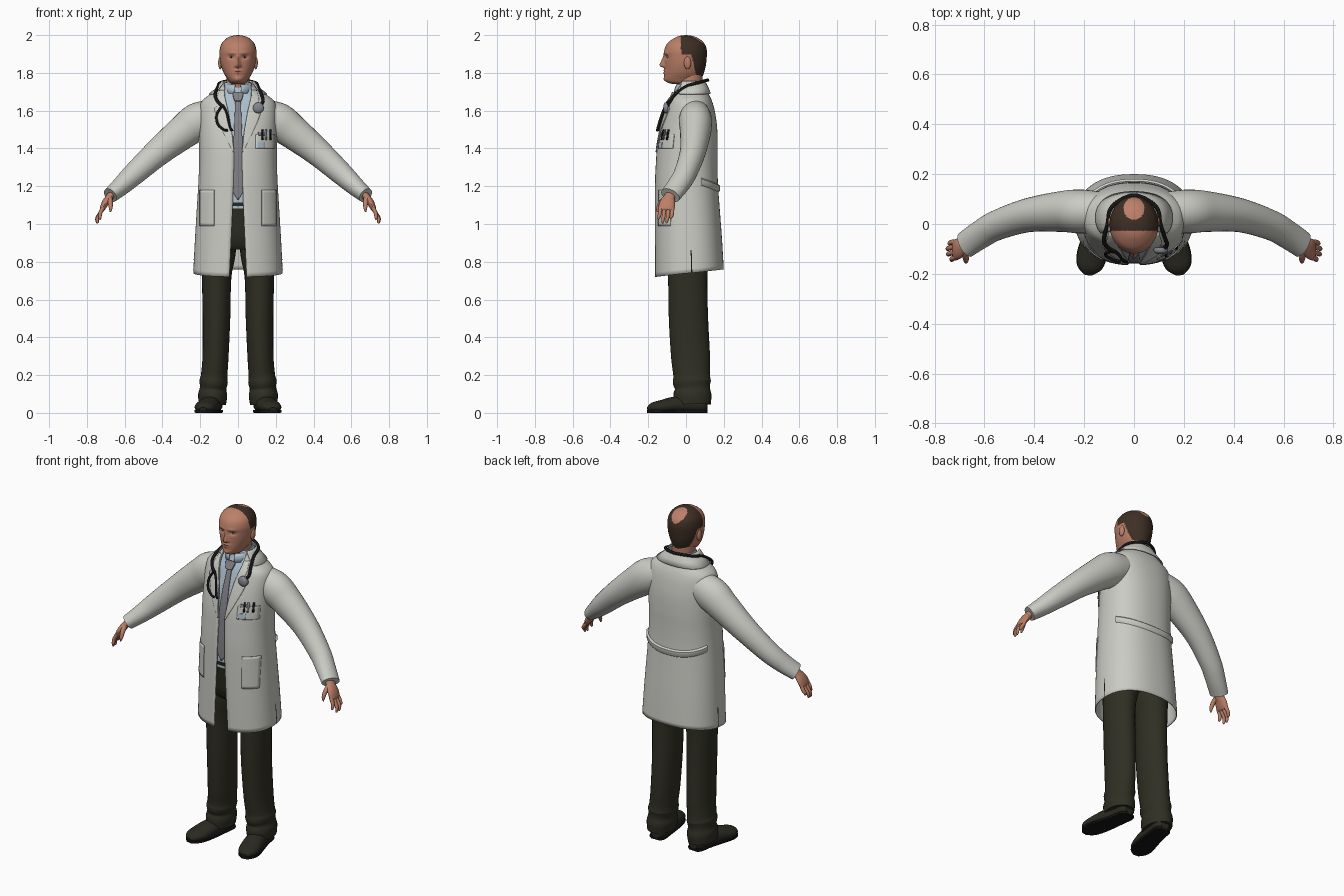
import bpy, bmesh, math
from mathutils import Vector

if "Cube" in bpy.data.objects:
    bpy.data.objects.remove(bpy.data.objects["Cube"])


def material(name, r, g, b):
    m = bpy.data.materials.new(name)
    m.diffuse_color = (r, g, b, 1)
    m.use_nodes = True
    m.node_tree.nodes["Principled BSDF"].inputs["Base Color"].default_value = m.diffuse_color
    return m


COAT = material("coat_white", 0.60, 0.60, 0.56)
SKIN = material("skin", 0.50, 0.215, 0.14)
HAIR = material("hair_brown", 0.048, 0.028, 0.018)
PANTS = material("trouser_olive", 0.029, 0.028, 0.017)
SHOE = material("shoe_dark", 0.024, 0.023, 0.015)
SHIRT = material("shirt_blue", 0.42, 0.53, 0.62)
TIE = material("tie_grey", 0.22, 0.215, 0.235)
BLACK = material("black", 0.008, 0.008, 0.009)
METAL = material("metal_grey", 0.23, 0.24, 0.28)
LIP = material("lip", 0.40, 0.14, 0.10)


def smooth(keys, per):
    """Catmull-Rom interpolation of a list of tuples."""
    out = []
    for i in range(len(keys) - 1):
        p0, p1, p2, p3 = keys[max(i - 1, 0)], keys[i], keys[i + 1], keys[min(i + 2, len(keys) - 1)]
        for s in range(per):
            t = s / per
            out.append(tuple(0.5 * (2 * b + (c - a) * t + (2 * a - 5 * b + 4 * c - d) * t * t
                                    + (3 * b - a - 3 * c + d) * t ** 3)
                             for a, b, c, d in zip(p0, p1, p2, p3)))
    return out + [tuple(keys[-1])]


def lerp(keys, z, k=1):
    """Column k of a table sorted by its first column."""
    if z <= keys[0][0]:
        return keys[0][k]
    for a, b in zip(keys, keys[1:]):
        if z <= b[0]:
            return a[k] + (b[k] - a[k]) * (z - a[0]) / (b[0] - a[0])
    return keys[-1][k]


def grid(name, rows, mat, closed=False, mirror=False, thick=0):
    """Surface through rows of points; closed rows get end caps."""
    bm = bmesh.new()
    vs = [[bm.verts.new(p) for p in row] for row in rows]
    n = len(rows[0])
    for a, b in zip(vs, vs[1:]):
        for i in range(n if closed else n - 1):
            j = (i + 1) % n
            bm.faces.new((a[i], a[j], b[j], b[i]))
    if closed:
        bm.faces.new(vs[0])
        bm.faces.new(vs[-1])
        bmesh.ops.recalc_face_normals(bm, faces=bm.faces)
    me = bpy.data.meshes.new(name)
    bm.to_mesh(me)
    bm.free()
    me.materials.append(mat)
    ob = bpy.data.objects.new(name, me)
    bpy.context.collection.objects.link(ob)
    if thick:
        mod = ob.modifiers.new("thickness", 'SOLIDIFY')
        mod.thickness, mod.offset = thick, -1
    if mirror:
        ob.modifiers.new("mirror", 'MIRROR').use_mirror_merge = False
    return ob


def limb(name, keys, mat, n=24, per=5, ref=(0, 1, 0), zmin=None, zmax=None, mirror=True):
    """Tapered tube: keys are x, y, z, radius across, radius along ref."""
    pts, rows = smooth(keys, per), []
    for i, p in enumerate(pts):
        t = (Vector(pts[min(i + 1, len(pts) - 1)][:3]) - Vector(pts[max(i - 1, 0)][:3])).normalized()
        b = Vector(ref) - t * t.dot(Vector(ref))
        b.normalize()
        c = t.cross(b)
        row = []
        for k in range(n):
            a = 2 * math.pi * k / n
            q = Vector(p[:3]) + c * p[3] * math.cos(a) + b * p[4] * math.sin(a)
            if zmin is not None:
                q.z = max(q.z, zmin)
            if zmax is not None:
                q.z = min(q.z, zmax)
            row.append(q)
        rows.append(row)
    return grid(name, rows, mat, True, mirror)


# Coat profile: z, half width, front y, back y
PROFILE = smooth([(0.72, .237, -.165, .20), (0.95, .226, -.166, .188), (1.2, .211, -.165, .17),
                  (1.32, .206, -.16, .167), (1.42, .206, -.152, .168), (1.52, .206, -.132, .164),
                  (1.6, .205, -.108, .152), (1.65, .192, -.09, .138), (1.685, .15, -.072, .122),
                  (1.715, .108, -.06, .11), (1.75, .085, -.052, .098)], 6)
OPENING = [(0.72, .046), (1.1, .028), (1.38, .02), (1.5, .034), (1.6, .052), (1.68, .071), (1.75, .075)]
E = 2.3


def power(v):
    return math.copysign(abs(v) ** (2 / E), v)


def body_pt(a, z, off=0):
    """Point on the coat surface; angle 0 is the front, off moves outward."""
    rx, yf, yb = (lerp(PROFILE, z, k) for k in (1, 2, 3))
    lift = .02 * (1 - math.cos(a)) * max(0, min(1, (1 - z) / .27))
    return Vector(((rx + off) * power(math.sin(a)),
                   (yf + yb) / 2 - ((yb - yf) / 2 + off) * power(math.cos(a)), z + lift))


def angle(x, z):
    v = max(-.98, min(.98, x / lerp(PROFILE, z)))
    return math.copysign(math.asin(abs(v) ** (E / 2)), v)


def front(x, z, off=0):
    return body_pt(angle(x, z), z, off)


def patch(name, left, right, z0, z1, mat, off, nx=8, nz=12, thick=.004, mirror=False):
    """Panel lying on the front of the coat, left/right edges as functions of z."""
    rows = []
    for r in range(nz + 1):
        z = z0 + (z1 - z0) * r / nz
        rows.append([front(left(z) + (right(z) - left(z)) * i / nx, z, off) for i in range(nx + 1)])
    return grid(name, rows, mat, thick=thick, mirror=mirror)


def box_patch(name, x0, x1, z0, z1, mat, off, **kw):
    return patch(name, lambda z: x0, lambda z: x1, z0, z1, mat, off, **kw)


# Coat shell, open down the front
rows = []
for z, *_ in PROFILE:
    a0 = angle(lerp(OPENING, z), z)
    rows.append([body_pt(a0 + (2 * math.pi - 2 * a0) * i / 72, z) for i in range(73)])
grid("coat_body", rows, COAT, thick=.006)
grid("coat_collar", [[body_pt(1.0 + (2 * math.pi - 2) * i / 48, z, o) for i in range(49)]
                     for z, o in ((1.69, .012), (1.72, .012), (1.745, .008), (1.758, .002))], COAT, thick=.005)
LAPEL = [(1.38, .024), (1.46, .065), (1.55, .105), (1.612, .125), (1.625, .098), (1.66, .11), (1.71, .095)]
patch("lapel", lambda z: lerp(OPENING, z), lambda z: lerp(LAPEL, z), 1.38, 1.71, COAT, .005, nz=24, mirror=True)
box_patch("hip_pocket", .125, .2, .99, 1.18, COAT, .004, mirror=True)
grid("back_belt", [[body_pt(math.pi + 1.15 * (i / 16 - 1), 1.225 - .035 * math.sin(math.pi * i / 32) + h, o)
                    for i in range(33)] for h, o in ((-.02, .002), (-.012, .009), (.012, .011), (.02, .002))], COAT)
grid("side_slit", [[body_pt(1.62 + d, z, .001) for d in (-.012, .012)] for z in (.722, .76, .8, .85)],
     BLACK, mirror=True)

# Breast pocket with pens and cards
box_patch("breast_pocket", .092, .19, 1.40, 1.475, COAT, .005)
box_patch("pocket_card", .097, .135, 1.405, 1.435, SHIRT, .008)
box_patch("pocket_badge", .105, .15, 1.47, 1.487, METAL, .006)
for x, m in ((.125, BLACK), (.142, METAL), (.165, BLACK)):
    box_patch("pocket_pen", x - .004, x + .004, 1.445, 1.5, m, .01, nx=1, nz=3)

# Sleeves
limb("sleeve", [(.12, .05, 1.575, .085, .078), (.21, .05, 1.543, .1, .088), (.29, .05, 1.487, .09, .082),
                (.425, .035, 1.378, .073, .068), (.55, -.005, 1.265, .06, .06), (.62, -.045, 1.2, .05, .057),
                (.676, -.083, 1.152, .041, .055)], COAT, 32, 6)

# Hands
limb("palm", [(.655, -.07, 1.17, .022, .028), (.68, -.088, 1.142, .02, .03), (.702, -.098, 1.112, .019, .041),
              (.718, -.104, 1.08, .014, .042), (.722, -.105, 1.07, .006, .035)], SKIN, 20)
for y, tip, x in ((-.138, 1.022, .735), (-.116, 1.002, .748), (-.094, 1.004, .75), (-.073, 1.025, .743)):
    limb("finger", [(.712, y * .9 - .01, 1.09, .011, .011), (.728, y, 1.06, .0105, .0105),
                    (x - .004, y - .004, (tip + 1.06) / 2, .0095, .0095), (x - .004, y - .008, tip + .007, .007, .007),
                    (x - .005, y - .008, tip, .002, .002)], SKIN, 10, 3)
limb("thumb", [(.68, -.105, 1.14, .015, .015), (.676, -.132, 1.115, .013, .013), (.674, -.148, 1.085, .01, .01),
               (.676, -.153, 1.063, .003, .003)], SKIN, 10, 4)

# Shirt, shirt collar and tie under the coat
rows = [[body_pt(2 * math.pi * i / 48, z, -.016) for i in range(48)] for z, *_ in PROFILE if z > 1.07]
grid("shirt", rows, SHIRT, True)
grid("shirt_collar", [[(r * math.sin(a), .022 - (r + .008) * math.cos(a), z + .02 * (1 - math.cos(a)) / 2)
                       for a in [.22 + (2 * math.pi - .44) * i / 40 for i in range(41)]]
                      for r, z in ((.082, 1.69), (.075, 1.72), (.067, 1.738))], SHIRT, thick=.004)
TIE_W = [(1.13, .004), (1.165, .027), (1.45, .024), (1.655, .015), (1.662, .02), (1.69, .027), (1.7, .022)]
patch("tie", lambda z: -lerp(TIE_W, z), lambda z: lerp(TIE_W, z), 1.13, 1.66, TIE, -.007, nz=40)
patch("tie_knot", lambda z: -lerp(TIE_W, z), lambda z: lerp(TIE_W, z), 1.655, 1.7, TIE, .008, thick=.015)

# Trousers
rows = [[body_pt(2 * math.pi * i / 40, z, o) - Vector((0, 0, .02 * (1 - math.cos(2 * math.pi * i / 40)) *
         max(0, min(1, (1 - z) / .27)))) for i in range(40)]
        for z, o in ((.865, -.075), (.89, -.05), (.95, -.038), (1.03, -.028), (1.115, -.012))]
grid("trouser_hips", rows, PANTS, True)
limb("trouser_leg", [(.095, .015, .98, .085, .12), (.102, .012, .85, .09, .115), (.113, .009, .72, .078, .104),
                     (.114, .013, .5, .073, .104), (.119, .024, .3, .069, .103), (.126, .03, .2, .07, .097),
                     (.129, .031, .165, .075, .101), (.132, .034, .13, .07, .093), (.134, .034, .095, .077, .101),
                     (.136, .034, .045, .072, .097)], PANTS, 32, 5)

# Shoes with soles
SHOE_KEYS = [(.125, .112, .045, .03, .035), (.127, .09, .045, .047, .045), (.137, .02, .045, .05, .05),
             (.155, -.07, .04, .057, .044), (.17, -.13, .032, .059, .036), (.18, -.175, .028, .048, .027),
             (.185, -.203, .02, .018, .01)]
limb("shoe", SHOE_KEYS, SHOE, 24, 5, (0, 0, 1), zmin=.012)
limb("shoe_sole", [(x, y, .01, w * 1.03, .03) for x, y, z, w, h in SHOE_KEYS], BLACK, 24, 5, (0, 0, 1), 0, .014)

# Head: lofted skull with sculpted face
limb("neck", [(0, .025, 1.64, .064, .062), (0, .024, 1.70, .06, .063), (0, .02, 1.75, .062, .066),
              (0, .02, 1.80, .062, .068)], SKIN, 32, 4, mirror=False)
HEAD = smooth([(1.742, .035, -.075, .05), (1.752, .046, -.104, .068), (1.77, .058, -.115, .082),
               (1.80, .076, -.114, .095), (1.84, .09, -.114, .105), (1.885, .097, -.115, .11),
               (1.92, .097, -.115, .11), (1.955, .087, -.1, .098), (1.982, .062, -.066, .068),
               (1.995, .034, -.036, .036), (2.0, .003, -.003, .003)], 10)
NOSE = [(1.826, 0), (1.834, .85), (1.842, 1), (1.87, .5), (1.895, .12), (1.91, 0)]


def bump(x, z, cx, cz, sx, sz):
    return math.exp(-((x - cx) / sx) ** 2 - ((z - cz) / sz) ** 2)


rows = []
for z, rx, yf, yb in HEAD:
    row = []
    for i in range(128):
        a = 2 * math.pi * i / 128
        x, y = rx * math.sin(a), (yf + yb) / 2 - (yb - yf) / 2 * math.cos(a)
        if y < 0:
            ax = abs(x)
            y += (.011 * bump(ax, z, .035, 1.884, .017, .011) - .004 * bump(ax, z, .032, 1.905, .025, .008)
                  - .027 * lerp(NOSE, z) * math.exp(-(x / (.009 + .007 * max(0, (1.87 - z) / .04))) ** 2)
                  - .007 * bump(x, z, 0, 1.805, .026, .013) + .005 * bump(x, z, 0, 1.806, .024, .003)
                  - .004 * bump(x, z, 0, 1.766, .02, .01))
        row.append((x, y, z))
    rows.append(row)
head = grid("head", rows, SKIN, True)
head.data.materials.append(HAIR)
head.data.materials.append(LIP)
for f in head.data.polygons:
    x, y, z = f.center
    hairy = y > (-.027 if z > 1.895 else .03 + (1.895 - z) * .22)
    crown = z > 1.9 and (x / .042) ** 2 + ((y - .062) / .045) ** 2 < 1
    if hairy and not crown:
        f.material_index = 1
    elif y < -.09 and abs(x) < .026 and abs(z - 1.805) < .007 * (1 - (x / .03) ** 2):
        f.material_index = 2


def ellipsoid(name, loc, scale, mat, mirror=True):
    x, y, z = loc
    rows = [[(x + scale[0] * math.sin(p) * math.cos(t), y + scale[1] * math.sin(p) * math.sin(t),
              z - scale[2] * math.cos(p)) for t in [2 * math.pi * k / 16 for k in range(16)]]
            for p in [.02 + (math.pi - .04) * j / 10 for j in range(11)]]
    return grid(name, rows, mat, True, mirror)


ellipsoid("ear", (.094, .008, 1.853), (.011, .019, .034), SKIN)
ellipsoid("eye_white", (.035, -.0915, 1.884), (.012, .0105, .0055), COAT)
ellipsoid("iris", (.035, -.099, 1.884), (.0045, .0042, .0045), HAIR)


# Stethoscope draped round the neck
def tube(name, pts, r, mat):
    cu = bpy.data.curves.new(name, 'CURVE')
    cu.dimensions, cu.bevel_depth, cu.bevel_resolution, cu.use_fill_caps = '3D', r, 3, True
    sp = cu.splines.new('POLY')
    path = smooth([tuple(p) for p in pts], 6)
    sp.points.add(len(path) - 1)
    for q, p in zip(sp.points, path):
        q.co = (*p, 1)
    cu.materials.append(mat)
    bpy.context.collection.objects.link(bpy.data.objects.new(name, cu))


tube("stethoscope_tube", [front(-.075, 1.62, .016), front(-.1, 1.65, .016), front(-.108, 1.685, .018),
                          (-.106, .0, 1.728), (-.088, .07, 1.75), (0, .115, 1.762), (.088, .07, 1.75),
                          (.106, .0, 1.728), front(.112, 1.685, .018), front(.122, 1.65, .016),
                          front(.105, 1.62, .016)], .0085, BLACK)
for pts in (((-.075, 1.63), (-.104, 1.58), (-.1, 1.53), (-.07, 1.5), (-.05, 1.495)),
            ((-.075, 1.63), (-.056, 1.59), (-.045, 1.54), (-.034, 1.5), (-.025, 1.5))):
    tube("stethoscope_earpiece", [front(x, z, .016) for x, z in pts], .0065, BLACK)
c = front(.1, 1.615, .016)
limb("stethoscope_disc", [(c.x, c.y + d, c.z, r, r) for d, r in ((.012, .028), (0, .029), (-.008, .026), (-.014, .012))],
     METAL, 24, 2, (0, 0, 1), mirror=False)

# Smooth shading with sharp edges kept
for ob in bpy.context.collection.objects:
    ob.select_set(ob.type == 'MESH')
    if ob.type == 'MESH':
        bpy.context.view_layer.objects.active = ob
bpy.ops.object.shade_smooth_by_angle(angle=math.radians(40))
